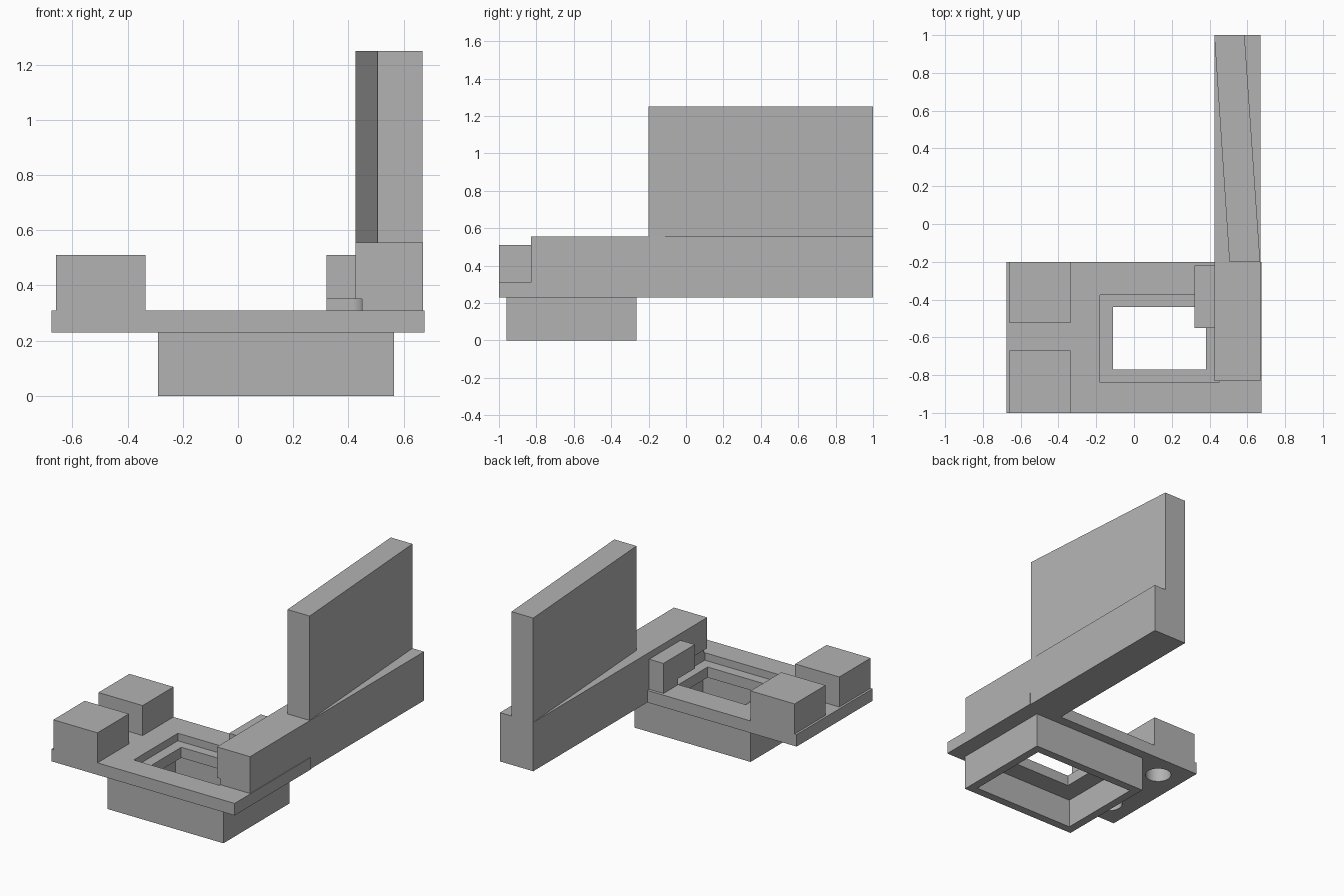
import bpy
import bmesh
import math

cube = bpy.data.objects.get("Cube")
if cube:
    bpy.data.objects.remove(cube, do_unlink=True)

grey = bpy.data.materials.new("plain grey")
grey.use_nodes = True
grey.diffuse_color = (0.45, 0.45, 0.45, 1)
grey.node_tree.nodes["Principled BSDF"].inputs["Base Color"].default_value = (0.45, 0.45, 0.45, 1)


def prism(name, base, offset):
    """Extrude a flat outline along an offset vector."""
    bm = bmesh.new()
    face = bm.faces.new([bm.verts.new(p) for p in base])
    new = bmesh.ops.extrude_face_region(bm, geom=[face])["geom"]
    bmesh.ops.translate(bm, vec=offset, verts=[v for v in new if isinstance(v, bmesh.types.BMVert)])
    bmesh.ops.recalc_face_normals(bm, faces=bm.faces[:])
    mesh = bpy.data.meshes.new(name)
    bm.to_mesh(mesh)
    bm.free()
    mesh.materials.append(grey)
    obj = bpy.data.objects.new(name, mesh)
    bpy.context.collection.objects.link(obj)
    return obj


def box(name, x, y, z):
    base = [(x[0], y[0], z[0]), (x[1], y[0], z[0]), (x[1], y[1], z[0]), (x[0], y[1], z[0])]
    return prism(name, base, (0, 0, z[1] - z[0]))


def cut(obj, *cutters):
    for c in cutters:
        mod = obj.modifiers.new("cut", "BOOLEAN")
        mod.operation = "DIFFERENCE"
        mod.solver = "EXACT"
        mod.object = c
        bpy.context.view_layer.objects.active = obj
        bpy.ops.object.modifier_apply(modifier=mod.name)


# Base plate and the hollow housing under it
plate = box("base_plate", (-0.675, 0.675), (-1, -0.2), (0.23, 0.31))
housing = box("lower_housing", (-0.29, 0.565), (-0.96, -0.265), (0, 0.23))

# Long arm, stepping down behind the plate
side = [(-0.83, 0.31), (-0.2, 0.31), (-0.2, 0.23), (1, 0.23), (1, 0.555), (-0.83, 0.555)]
arm = prism("side_arm", [(0.425, y, z) for y, z in side], (0.245, 0, 0))

# Upright panel, skewed in plan
plan = [(0.505, -0.2), (0.668, -0.2), (0.585, 1), (0.425, 1)]
prism("upright_panel", [(x, y, 0.555) for x, y in plan], (0, 0, 0.695))

# Small block against the arm
bracket = box("arm_bracket", (0.32, 0.425), (-0.55, -0.22), (0.31, 0.51))

# Cutters: recess with one rounded corner, window, housing cavity
r = 0.05
arc = [(0.4 + r * math.cos(i * math.pi / 16), -0.425 + r * math.sin(i * math.pi / 16)) for i in range(9)]
outline = [(-0.18, -0.84), (0.45, -0.84)] + arc + [(-0.18, -0.375)]
recess = prism("recess_cutter", [(x, y, 0.26) for x, y in outline], (0, 0, 0.09))
window = box("window_cutter", (-0.11, 0.38), (-0.77, -0.44), (0.1, 0.3))
cavity = box("cavity_cutter", (-0.235, 0.51), (-0.905, -0.32), (-0.1, 0.19))
cutters = [recess, window, cavity]

cut(plate, recess, window)
cut(housing, cavity, window)
cut(arm, recess)
cut(bracket, recess)

# Two corner blocks, each with a round blind hole from below
for name, y0, y1 in (("front_block", -1, -0.67), ("rear_block", -0.525, -0.2)):
    block = box(name, (-0.66, -0.335), (y0, y1), (0.31, 0.51))
    ring = [math.tau * i / 32 for i in range(32)]
    mid = (y0 + y1) / 2
    hole = prism("hole_cutter", [(-0.5 + 0.08 * math.cos(a), mid + 0.08 * math.sin(a), 0.2) for a in ring],
                 (0, 0, 0.25))
    cut(plate, hole)
    cut(block, hole)
    cutters.append(hole)

for c in cutters:
    bpy.data.objects.remove(c, do_unlink=True)

# Smooth the curved cuts while keeping edges crisp
for obj in bpy.context.view_layer.objects:
    obj.select_set(obj.type == "MESH")
bpy.context.view_layer.objects.active = plate
bpy.ops.object.shade_smooth_by_angle(angle=math.radians(30))
